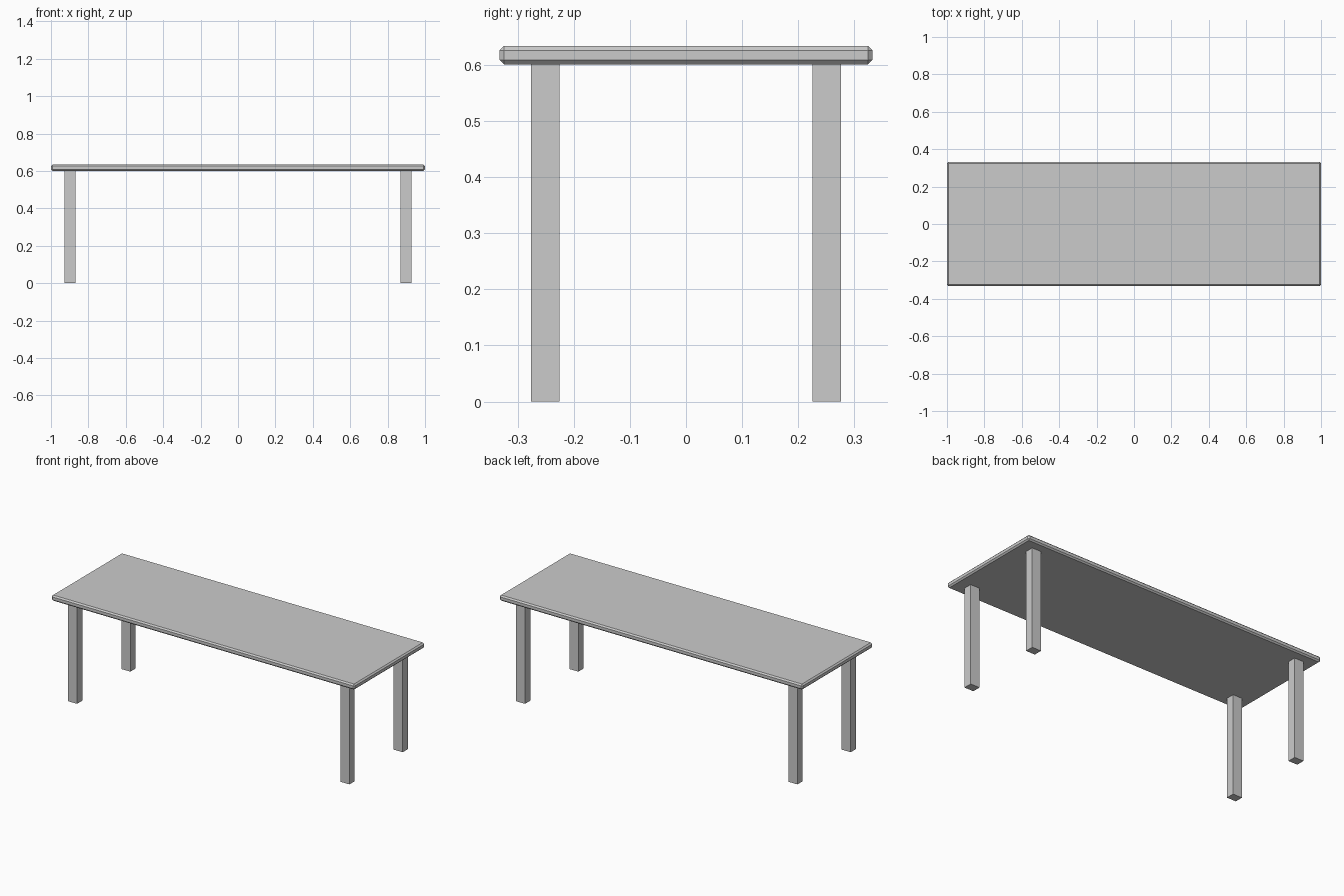
import bpy

if "Cube" in bpy.data.objects:
    bpy.data.objects.remove(bpy.data.objects["Cube"])

def box(name, size, centre):
    bpy.ops.mesh.primitive_cube_add(size=1, location=centre)
    ob = bpy.context.object
    ob.name = name
    ob.scale = size
    bpy.ops.object.transform_apply(location=False, rotation=False, scale=True)
    return ob

BOTTOM, TOP = 0.601, 0.634

# Tabletop with a single chamfer on every edge
top = box("tabletop", (2.0, 0.665, TOP - BOTTOM), (0, 0, (TOP + BOTTOM) / 2))
bevel = top.modifiers.new("chamfer", 'BEVEL')
bevel.width = 0.008
bevel.segments = 1

# Four square-edged legs
for x, side in ((-0.898, "left"), (0.898, "right")):
    for y, end in ((-0.251, "front"), (0.251, "back")):
        box(f"{end}_{side}_leg", (0.06, 0.05, BOTTOM), (x, y, BOTTOM / 2))
